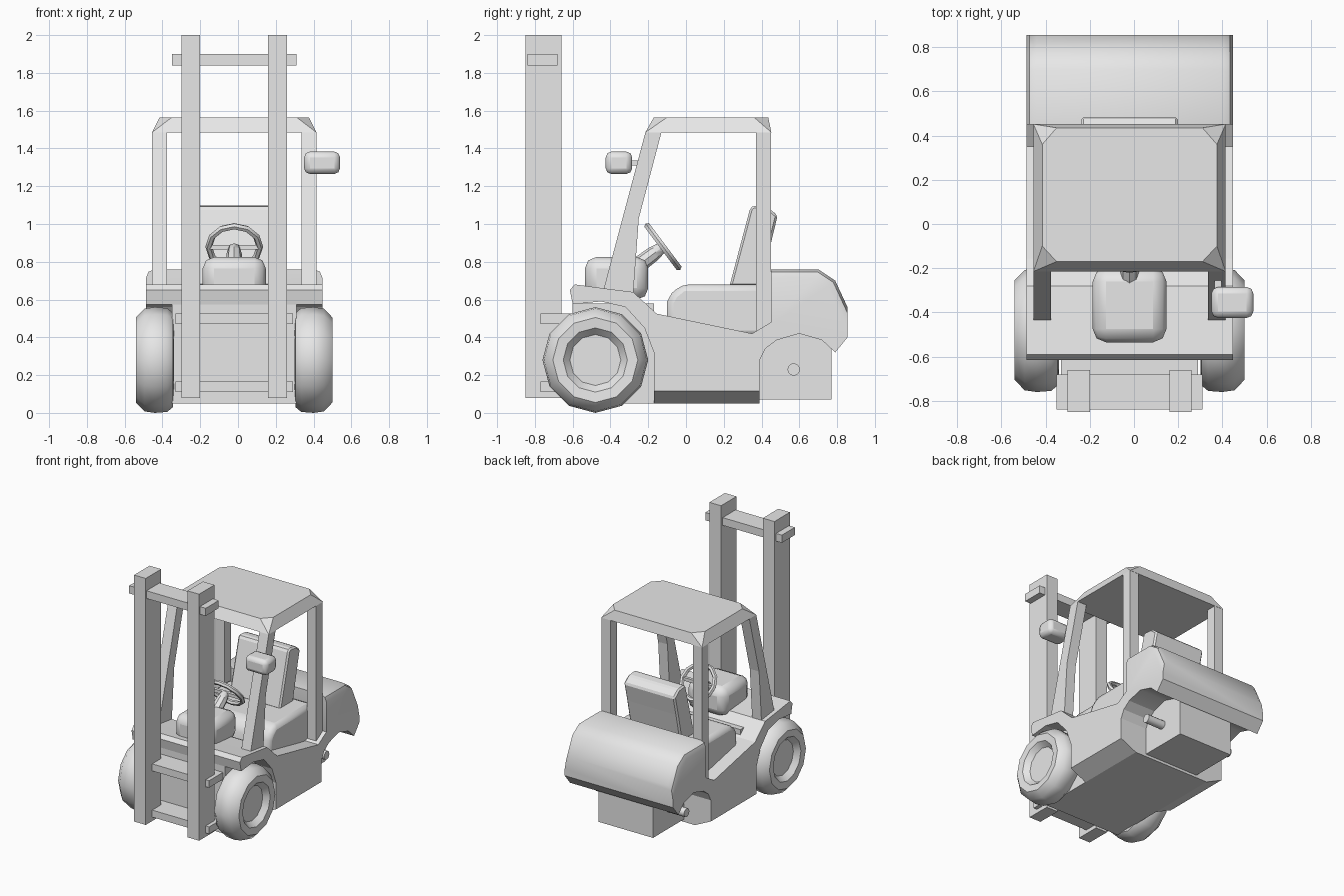
import bpy, bmesh, math
from mathutils import Vector

if "Cube" in bpy.data.objects:
    bpy.data.objects.remove(bpy.data.objects["Cube"], do_unlink=True)

CX = -0.02  # centre line of the truck; the mirror makes it uneven

grey = bpy.data.materials.new("plain grey")
grey.use_nodes = True
grey.diffuse_color = (0.8, 0.8, 0.8, 1)
grey.node_tree.nodes["Principled BSDF"].inputs["Base Color"].default_value = (0.8, 0.8, 0.8, 1)


def finish(name, bm, smooth=None, bevel=0, segments=2):
    bmesh.ops.recalc_face_normals(bm, faces=bm.faces)
    mesh = bpy.data.meshes.new(name)
    bm.to_mesh(mesh)
    bm.free()
    mesh.materials.append(grey)
    ob = bpy.data.objects.new(name, mesh)
    ob.location.x = CX
    bpy.context.scene.collection.objects.link(ob)
    if bevel:
        mod = ob.modifiers.new("rounded edges", 'BEVEL')
        mod.width, mod.segments = bevel, segments
        mod.limit_method = 'ANGLE'
    if smooth:
        bpy.ops.object.select_all(action='DESELECT')
        ob.select_set(True)
        bpy.context.view_layer.objects.active = ob
        bpy.ops.object.shade_smooth_by_angle(angle=math.radians(smooth))
    return ob


def prism(name, profile, x0, x1, **kw):
    """Side profile of (y, z) points, extruded across x."""
    bm = bmesh.new()
    face = bm.faces.new([bm.verts.new((x0, y, z)) for y, z in profile])
    out = bmesh.ops.extrude_face_region(bm, geom=[face])
    moved = [v for v in out["geom"] if isinstance(v, bmesh.types.BMVert)]
    bmesh.ops.translate(bm, verts=moved, vec=(x1 - x0, 0, 0))
    return finish(name, bm, **kw)


def box(name, x0, x1, y0, y1, z0, z1, **kw):
    return prism(name, [(y0, z0), (y1, z0), (y1, z1), (y0, z1)], x0, x1, **kw)


def hull(name, points, **kw):
    bm = bmesh.new()
    for p in points:
        bm.verts.new(p)
    bmesh.ops.convex_hull(bm, input=bm.verts)
    bmesh.ops.dissolve_limit(bm, angle_limit=0.02, verts=bm.verts, edges=bm.edges)
    return finish(name, bm, **kw)


def lathe(name, profile, centre, axis, sides=12, **kw):
    """Profile of (radius, distance along axis), turned about the axis."""
    bm = bmesh.new()
    rot = Vector(axis).to_track_quat('Z', 'Y')
    rings = []
    for r, d in profile:
        ring = []
        for i in range(sides):
            a = math.tau * i / sides
            p = rot @ Vector((r * math.cos(a), r * math.sin(a), d))
            ring.append(bm.verts.new(p + Vector(centre)))
        rings.append(ring)
    for a, b in zip(rings, rings[1:]):
        for i in range(sides):
            j = (i + 1) % sides
            bm.faces.new((a[i], a[j], b[j], b[i]))
    bm.faces.new(rings[0])
    bm.faces.new(rings[-1])
    return finish(name, bm, **kw)


# Chassis with fenders, floor and sills
W = 0.467
prism("body", [(-.615, .65), (-.59, .68), (-.44, .66), (-.28, .64), (-.155, .525),
               (.35, .42), (.45, .48), (.48, .385), (.42, .34), (.39, .28), (.39, .115),
               (-.17, .115), (-.17, .32), (-.22, .45), (-.32, .56), (-.45, .59),
               (-.6, .575)], -W, W)
hull("belly", [(s * x, y, z) for s in (-1, 1) for y in (-.17, .39)
               for x, z in ((W, .115), (.33, .05))])
box("front_chassis", -.33, .33, -.6, -.17, .05, .58)
box("rear_axle_block", -.235, .235, .39, .77, .07, .42)
lathe("rear_axle", [(.033, -.385), (.033, .385)], (0, .57, .23), (1, 0, 0), smooth=40)

# Counterweight with softened side edges
weight = prism("counterweight", [(.45, .76), (.70, .76), (.79, .70), (.855, .56),
                                 (.855, .40), (.79, .32), (.72, .385), (.60, .42),
                                 (.48, .385), (.45, .47)], -W, W)
bm = bmesh.new()
bm.from_mesh(weight.data)
rim = [e for e in bm.edges if abs(e.verts[0].co.x - e.verts[1].co.x) < .01
       and all(v.co.z > .5 and v.co.y > .44 for v in e.verts)
       and not all(v.co.y < .46 for v in e.verts)]
bmesh.ops.bevel(bm, geom=rim, offset=.045, segments=2, profile=.5, affect='EDGES')
bm.to_mesh(weight.data)
bm.free()
bpy.ops.object.select_all(action='DESELECT')
weight.select_set(True)
bpy.context.view_layer.objects.active = weight
bpy.ops.object.shade_smooth_by_angle(angle=math.radians(35))

# Engine hood and seat back
prism("engine_hood", [(-.1, .4), (-.1, .59), (-.075, .635), (-.02, .68), (.45, .68),
                      (.45, .4)], -.36, .36, bevel=.035, smooth=35)
prism("seat_back", [(.23, .67), (.34, 1.085), (.36, 1.098), (.43, 1.09), (.485, 1.045),
                    (.45, .9), (.40, .67)], -.22, .22, bevel=.015, segments=1)

# Dashboard and steering
box("dashboard", -.167, .167, -.535, -.2, .6, .825, bevel=.06, smooth=40)
axis = Vector((0, .8, .6))
hub = Vector((0, -.122, .88))
lathe("steering_column", [(.045, -.2), (.04, -.06), (.03, -.01), (.018, .005)], hub, axis,
      sides=8, smooth=40)
bpy.ops.mesh.primitive_torus_add(major_segments=12, minor_segments=6, major_radius=.135,
                                 minor_radius=.018, location=hub + Vector((CX, 0, 0)))
wheel = bpy.context.object
wheel.name = "steering_wheel"
wheel.rotation_euler = axis.to_track_quat('Z', 'Y').to_euler()
wheel.data.materials.append(grey)
bpy.ops.object.shade_smooth_by_angle(angle=math.radians(50))
box("steering_spokes", -.13, .13, -.135, -.11, .865, .89)

# Overhead guard: chamfered roof on four posts
top = [(x, y) for x in (-.395, .395) for y in (-.1, .36)]
top += [(x, y) for x in (-.33, .33) for y in (-.17, .435)]
hull("roof", [(x, y, 1.565) for x, y in top]
     + [(x, y, 1.485) for x in (-.435, .435) for y in (-.215, .452)])

for side, s in (("right", -1), ("left", 1)):
    prism(side + "_front_post", [(-.215, 1.485), (-.13, 1.485), (-.25, 1.03),
                                 (-.28, .62), (-.44, .64)], s * .355, s * .435)
    box(side + "_rear_post", s * .355, s * .435, .37, .45, .42, 1.485)
    # Mast rail
    box(side + "_mast_rail", s * .18, s * .28, -.85, -.66, .08, 2)
    # Front wheel with rounded tread and dished rim
    lathe(side + "_front_wheel",
          [(.2, .32), (.25, .325), (.275, .355), (.28, .42), (.272, .475), (.225, .52),
           (.17, .515), (.135, .475)],
          (0, -.48, .28), (s, 0, 0), smooth=38)

# Mast cross bars
box("mast_top_bar", -.33, .33, -.84, -.68, 1.84, 1.90)
for name, z in (("mast_middle_bar", .47), ("mast_lower_bar", .11)):
    box(name, -.31, .31, -.77, -.55, z, z + .055)

# Side mirror on its arm
box("mirror", .37, .56, -.425, -.285, 1.265, 1.383, bevel=.03, smooth=40)
box("mirror_arm", .385, .415, -.3, -.2, 1.31, 1.335)
